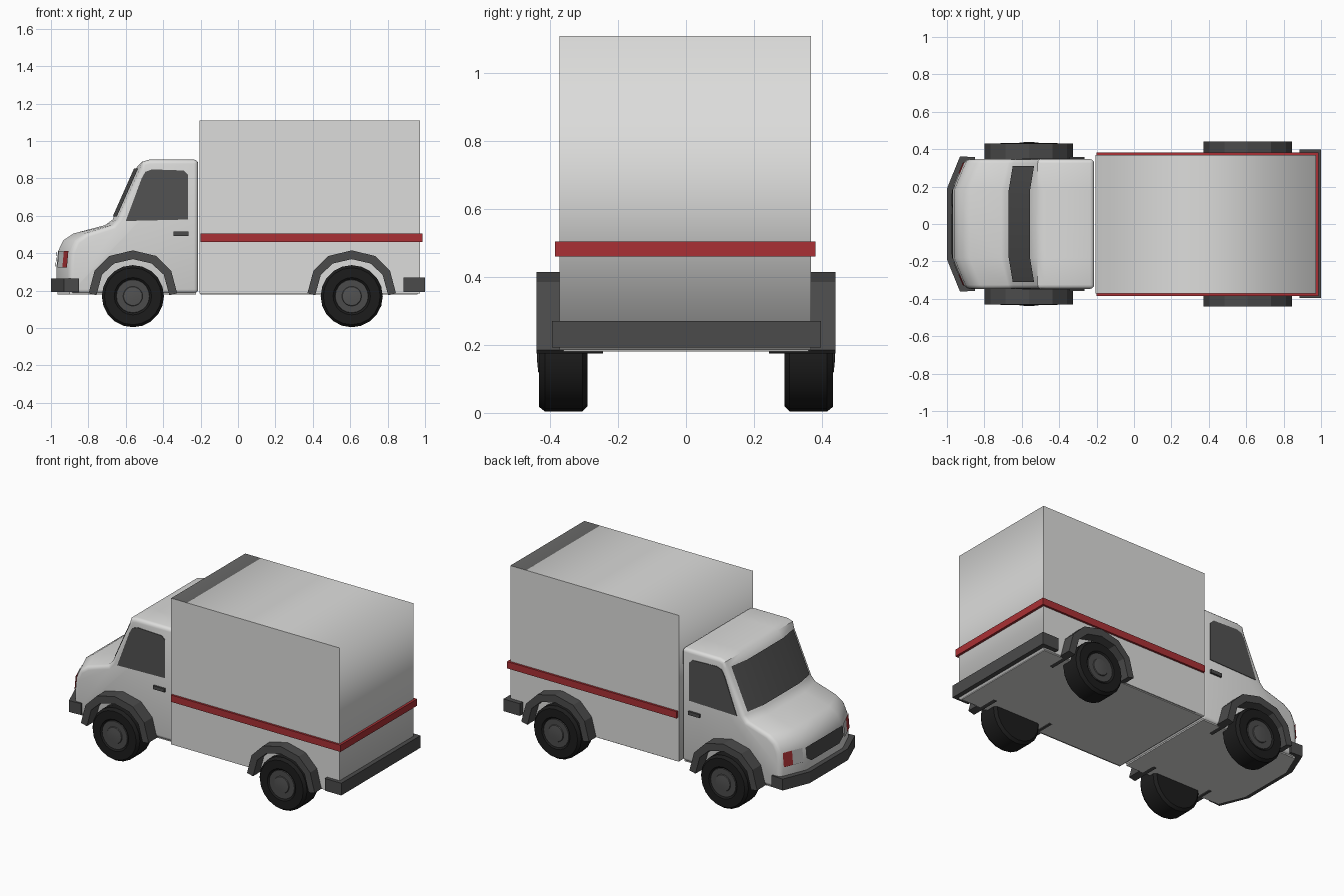
import bpy, bmesh, math
from mathutils import Vector

cube = bpy.data.objects.get("Cube")
if cube:
    bpy.data.objects.remove(cube, do_unlink=True)


def material(name, r, g, b):
    m = bpy.data.materials.new(name)
    m.use_nodes = True
    m.diffuse_color = (r, g, b, 1)
    bsdf = next(n for n in m.node_tree.nodes if n.type == "BSDF_PRINCIPLED")
    bsdf.inputs["Base Color"].default_value = (r, g, b, 1)
    return m


WHITE = material("body white", .72, .72, .71)
DARK = material("dark grey trim", .07, .07, .07)
GLASS = material("window grey", .085, .085, .085)
BLACK = material("tyre black", .012, .012, .012)
RED = material("stripe red", .4, .03, .035)
LAMP = material("lamp grey", .55, .55, .55)


def build(name, rows, mat, closed=False, smooth=30, bevel=0):
    """Skin a list of equal point rows; closed joins the ends of each row and caps it."""
    bm = bmesh.new()
    rings = [[bm.verts.new(p) for p in row] for row in rows]
    n = len(rings[0])
    for a, b in zip(rings, rings[1:]):
        for i in range(n if closed else n - 1):
            j = (i + 1) % n
            bm.faces.new((a[i], a[j], b[j], b[i]))
    if closed:
        bm.faces.new(rings[0])
        bm.faces.new(rings[-1])
    bmesh.ops.recalc_face_normals(bm, faces=bm.faces)
    mesh = bpy.data.meshes.new(name)
    bm.to_mesh(mesh)
    bm.free()
    mesh.materials.append(mat)
    ob = bpy.data.objects.new(name, mesh)
    bpy.context.collection.objects.link(ob)
    bpy.context.view_layer.objects.active = ob
    bpy.ops.object.select_all(action="DESELECT")
    ob.select_set(True)
    if bevel:
        mod = ob.modifiers.new("Bevel", "BEVEL")
        mod.width, mod.segments = bevel, 3
        mod.limit_method, mod.angle_limit = "ANGLE", math.radians(50)
        bpy.ops.object.modifier_apply(modifier="Bevel")
    if smooth:
        bpy.ops.object.shade_smooth_by_angle(angle=math.radians(smooth))
    return ob


def side_prism(name, pts, y0, y1, mat):
    return build(name, [[(x, y, z) for x, z in pts] for y in (y0, y1)], mat, True, smooth=0)


def plan_prism(name, pts, z0, z1, mat):
    return build(name, [[(x, y, z) for x, y in pts] for z in (z0, z1)], mat, True, smooth=0)


def block(name, x0, x1, y0, y1, z0, z1, mat):
    return plan_prism(name, [(x0, y0), (x1, y0), (x1, y1), (x0, y1)], z0, z1, mat)


def lathe(name, shape, cx, s, mat):
    """Turn (radius, y) points about a wheel axle."""
    angles = [math.tau * i / 20 for i in range(20)]
    build(name, [[(cx + r * math.cos(a), s * y, .17 + r * math.sin(a)) for a in angles]
                 for r, y in shape], mat, True, smooth=35)


# Cab: side profile swept across the width, with the nose swept back at the corners
HALF = .347


def cab_point(x, z, y, lift=0):
    corner = max(0, (abs(y) - .18) / (HALF - .18))
    weight = 1 if z < .5 else max(.4, 1 - (z - .5) * 8)
    if x > -.54:
        weight = 0
    return Vector((x + .07 * corner * weight - lift, y, z + lift * .4))


profile = [(-.213, .185), (-.213, .9), (-.475, .9), (-.515, .888), (-.55, .85),
           (-.67, .58), (-.71, .55), (-.88, .505), (-.935, .468), (-.962, .41),
           (-.97, .33), (-.97, .2), (-.95, .185)]
across = (-HALF, -.18, 0, .18, HALF)
build("cab", [[cab_point(x, z, y) for x, z in profile] for y in across],
      WHITE, True, smooth=40, bevel=.022)

# Windscreen plate
screen = [[cab_point(-.67 + .12 * t, .58 + .27 * t, y, .006) for t in (.05, 1)]
          for y in (-.31, -.18, 0, .18, .31)]
build("windscreen", screen, GLASS)

# Grille
build("grille", [[cab_point(-.97, .31, y * .75, .006), cab_point(-.969, .34, y, .006),
                  cab_point(-.962, .405, y, .007)] for y in (-.185, 0, .185)], DARK, smooth=0)

for s, side in ((1, "left"), (-1, "right")):
    # Corner lamps
    for part, a, b, mat in (("lamp", .205, .27, LAMP), ("indicator", .27, .328, RED)):
        build(f"{side}_{part}", [[cab_point(-.97, .32, s * y, .007),
                                  cab_point(-.962, .408, s * y, .007)] for y in (a, b)],
              mat, smooth=0)

    # Side window and door handle
    window = [(-.6, .572), (-.515, .8), (-.495, .835), (-.46, .848),
              (-.29, .842), (-.267, .82), (-.267, .58)]
    side_prism(f"{side}_window", window, s * (HALF - .003), s * (HALF + .004), GLASS)
    block(f"{side}_door_handle", -.345, -.265, s * HALF, s * (HALF + .012), .493, .515, DARK)

    # Wheel arches, tyres and rims
    for end, cx, out in (("front", -.562, .43), ("rear", .608, .44)):
        outer = [(-.237, .185), (-.205, .305), (-.125, .385), (0, .415),
                 (.125, .385), (.205, .305), (.237, .185)]
        inner = [(.195, .175), (.165, .285), (.1, .345), (0, .368),
                 (-.1, .345), (-.165, .285), (-.195, .175)]
        side_prism(f"{end}_{side}_wheel_arch", [(cx + x, z) for x, z in outer + inner],
                   s * .245, s * out, DARK)
        lathe(f"{end}_{side}_tyre", [(.08, .29), (.15, .29), (.166, .305), (.166, .415),
                                     (.152, .433), (.1, .433), (.085, .42)], cx, s, BLACK)
        lathe(f"{end}_{side}_rim", [(.092, .41), (.088, .43), (.056, .43)], cx, s, DARK)
        lathe(f"{end}_{side}_hub", [(.055, .425), (.05, .435), (.02, .438)], cx, s, GLASS)

# Cargo box: shading flows over roof, back and floor, with crisp side edges
box = block("cargo_box", -.207, .972, -.372, .368, .185, 1.11, WHITE)
bm = bmesh.new()
bm.from_mesh(box.data)
bm.normal_update()
for f in bm.faces:
    f.smooth = True
for e in bm.edges:
    e.smooth = not any(abs(f.normal.y) > .9 for f in e.link_faces)
bm.to_mesh(box.data)
bm.free()

# Red stripe round both sides and the back
for name, y0, y1 in (("left_stripe", .366, .381), ("right_stripe", -.385, -.37)):
    block(name, -.2, .987, y0, y1, .461, .504, RED)
block("back_stripe", .968, .987, -.385, .381, .461, .504, RED)

# Bumpers
nose = [(-.85, -.357), (-.93, -.362), (-1, -.19), (-1, .19), (-.93, .362), (-.85, .357)]
plan_prism("front_bumper", nose, .193, .265, DARK)
block("rear_bumper", .885, 1, -.395, .397, .193, .27, DARK)

# Underside plates
block("box_underside", -.2, .96, -.36, .36, .18, .2, WHITE)
plan_prism("cab_underside", [(-.225, -.335), (-.9, -.335), (-.965, -.18),
                             (-.965, .18), (-.9, .335), (-.225, .335)], .18, .2, WHITE)
